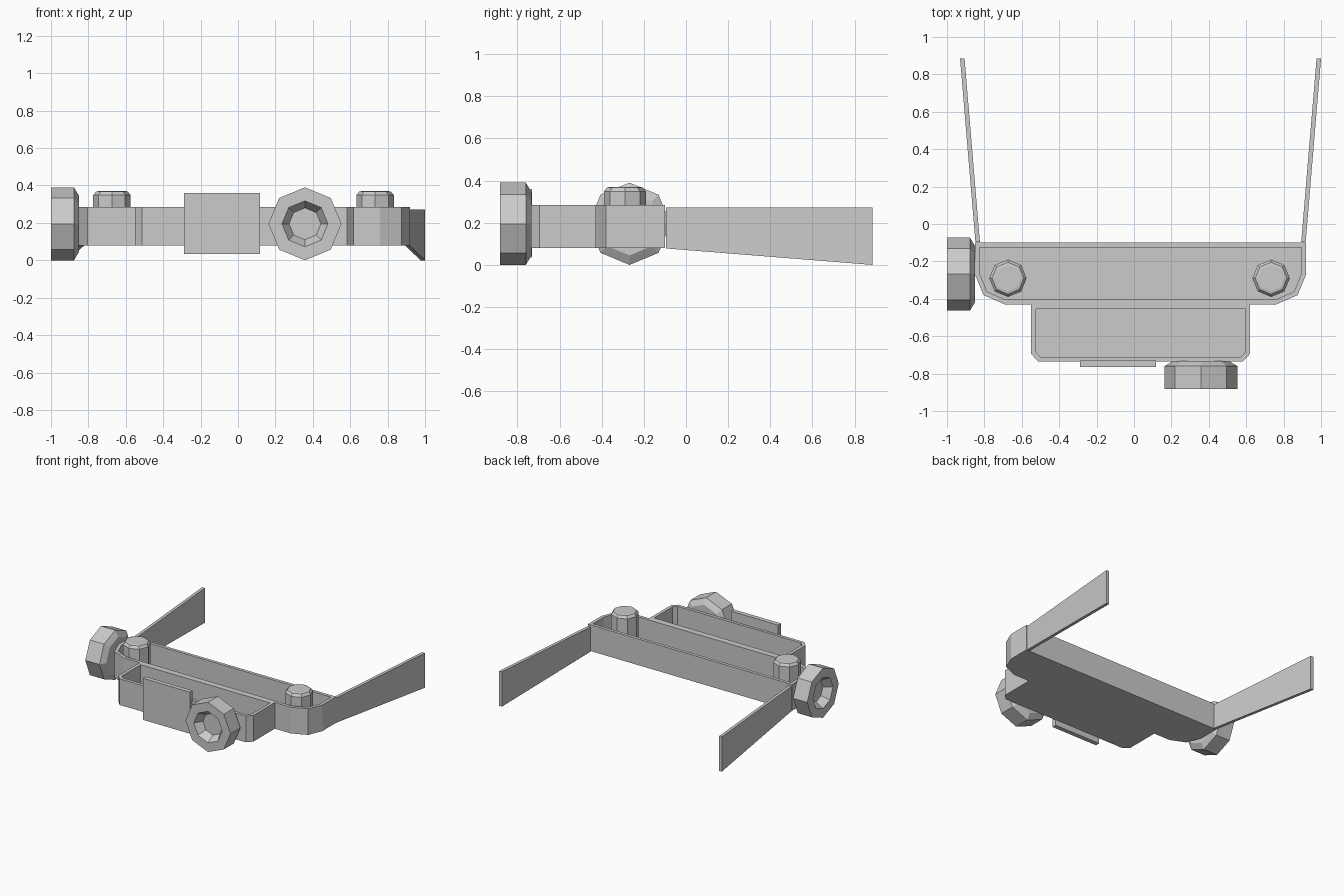
import bpy, bmesh
from math import cos, sin, pi
from mathutils import Matrix, Vector

if "Cube" in bpy.data.objects:
    bpy.data.objects.remove(bpy.data.objects["Cube"])

CX = 0.035          # the body's mirror line
Z0, Z1 = 0.08, 0.285
WALL, FLOOR = 0.025, 0.02


def finish(name, bm, matrix=None):
    bmesh.ops.recalc_face_normals(bm, faces=bm.faces)
    mesh = bpy.data.meshes.new(name)
    bm.to_mesh(mesh)
    bm.free()
    ob = bpy.data.objects.new(name, mesh)
    if matrix:
        ob.matrix_world = matrix
    bpy.context.collection.objects.link(ob)
    return ob


def inset(points, d):
    """Offset a convex counter-clockwise outline inwards."""
    out = []
    for i, p in enumerate(points):
        a = (p - points[i - 1]).normalized()
        b = (points[(i + 1) % len(points)] - p).normalized()
        na, nb = Vector((-a.y, a.x)), Vector((-b.y, b.x))
        out.append(p + (na + nb) * d / (1 + na.dot(nb)))
    return out


def skin(bm, rings):
    """Join equal rings with quads and cap both ends."""
    loops = [[bm.verts.new(v) for v in ring] for ring in rings]
    n = len(loops[0])
    for a, b in zip(loops, loops[1:]):
        for i in range(n):
            j = (i + 1) % n
            bm.faces.new((a[i], a[j], b[j], b[i]))
    bm.faces.new(loops[0][::-1])
    bm.faces.new(loops[-1])


def tray(name, half):
    """Open tray from the right half of its outline, front to back."""
    right = [Vector((CX + x, y)) for x, y in half]
    left = [Vector((CX - x, y)) for x, y in reversed(half)]
    outer = right + left
    inner = inset(outer, WALL)
    bm = bmesh.new()
    skin(bm, [[(p.x, p.y, z) for p in ring] for ring, z in
              ((outer, Z0), (outer, Z1), (inner, Z1), (inner, Z0 + FLOOR))])
    return finish(name, bm)


def octagon_turned(name, profile, matrix):
    """Eight-sided solid from (radius, height) pairs along local z."""
    bm = bmesh.new()
    skin(bm, [[(r * cos(k * pi / 4), r * sin(k * pi / 4), h) for k in range(8)]
              for r, h in profile])
    return finish(name, bm, matrix)


# Body trays
tray("rear_tray", [(0.725, -0.43), (0.84, -0.38), (0.885, -0.27), (0.885, -0.10)])
tray("front_tray", [(0.547, -0.735), (0.585, -0.695), (0.585, -0.43)])

# Plain plate on the front
bm = bmesh.new()
bmesh.ops.create_cube(bm, size=1, matrix=Matrix.Translation((-0.085, -0.7475, 0.197))
                      @ Matrix.Diagonal((0.405, 0.035, 0.325, 1)))
finish("front_plate", bm)

# Posts standing in the rear tray
POST = [(0.1, Z0 + 0.01), (0.1, 0.348), (0.085, 0.367), (0.07, 0.37)]
for side, x in (("left", -0.674), ("right", 0.733)):
    octagon_turned(side + "_post", POST, Matrix.Translation((x, -0.29, 0)))

# Knobs with a recessed outer face
KNOB = [(0.15, 0), (0.195, 0.027), (0.195, 0.15), (0.123, 0.15), (0.085, 0.09)]
octagon_turned("front_knob", KNOB, Matrix.Translation((0.358, -0.733, 0.195))
               @ Matrix.Rotation(pi / 2, 4, 'X'))
octagon_turned("side_knob", KNOB, Matrix.Translation((-0.85, -0.268, 0.195))
               @ Matrix.Rotation(-pi / 2, 4, 'Y'))

# Splayed arms, deeper towards the tip
for side, s in (("left", -1), ("right", 1)):
    bm = bmesh.new()
    rings = []
    for x, y, low in ((0.871, -0.095, 0.078), (0.953, 0.885, 0.0)):
        a, b = CX + s * (x - 0.012), CX + s * (x + 0.012)
        rings.append([(a, y, low), (b, y, low), (b, y, 0.272), (a, y, 0.272)])
    skin(bm, rings)
    finish(side + "_arm", bm)
